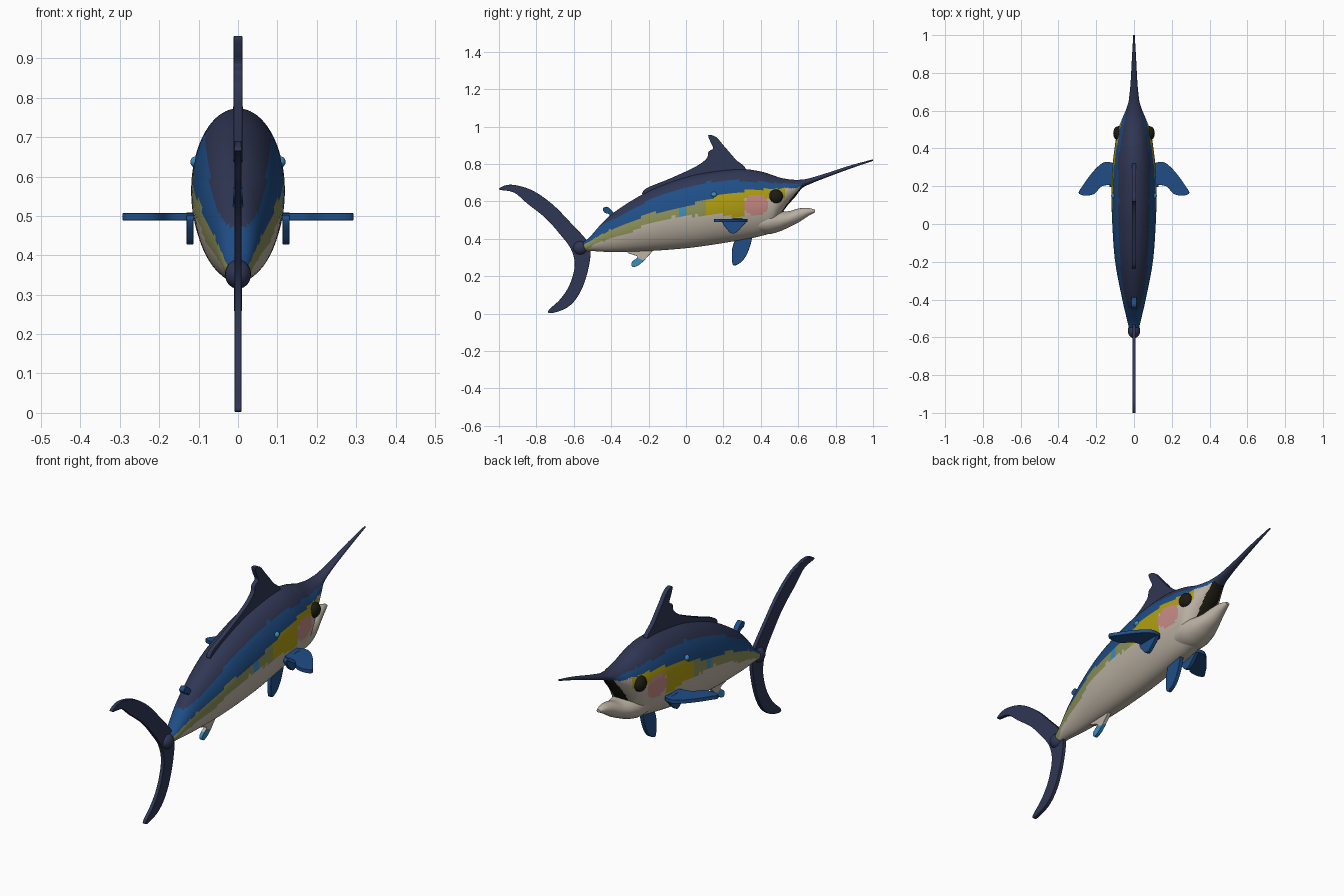
import bpy
import bmesh
import math
import random
from mathutils import Matrix, Vector

random.seed(4)
cube = bpy.data.objects.get("Cube")
if cube:
    bpy.data.objects.remove(cube, do_unlink=True)


def make_material(name, colour):
    material = bpy.data.materials.new(name)
    material.use_nodes = True
    rgba = (*colour, 1)
    material.diffuse_color = rgba
    shader = next(n for n in material.node_tree.nodes if n.type == "BSDF_PRINCIPLED")
    shader.inputs["Base Color"].default_value = rgba
    shader.inputs["Roughness"].default_value = 0.6
    return material


navy = make_material("navy back", (0.03, 0.038, 0.09))
blue = make_material("ocean blue", (0.014, 0.076, 0.24))
olive = make_material("olive green", (0.26, 0.28, 0.1))
yellow = make_material("mustard yellow", (0.43, 0.34, 0.006))
pink = make_material("cheek pink", (0.56, 0.25, 0.23))
cream = make_material("belly cream", (0.5, 0.445, 0.37))
sky = make_material("light blue", (0.045, 0.27, 0.52))
black = make_material("eye black", (0.012, 0.011, 0.006))
parts = []


def add_object(name, bm, materials, rule=None):
    """Turn a bmesh into an object; the rule picks a material per face."""
    bmesh.ops.recalc_face_normals(bm, faces=bm.faces)
    mesh = bpy.data.meshes.new(name)
    bm.to_mesh(mesh)
    bm.free()
    for material in materials:
        mesh.materials.append(material)
    if rule:
        for face in mesh.polygons:
            face.material_index = materials.index(rule(face.center, face.normal))
    obj = bpy.data.objects.new(name, mesh)
    bpy.context.collection.objects.link(obj)
    parts.append(obj)
    return obj


def smooth(points, steps, closed=False):
    """Sample a smooth spline that passes through the given points."""
    points = [Vector(p) for p in points]
    count = len(points)

    def pick(i):
        return points[i % count] if closed else points[max(0, min(count - 1, i))]

    result = []
    for i in range(count if closed else count - 1):
        a, b, c, d = (pick(i + k) for k in (-1, 0, 1, 2))
        for s in range(steps):
            t = s / steps
            result.append(b + (c - a) * t / 2 + (a - b * 2.5 + c * 2 - d / 2) * t**2
                          + ((b - c) * 3 + d - a) * t**3 / 2)
    return result if closed else result + [points[-1]]


def loft(name, stations, materials, rule=None, steps=8, sides=72):
    """Skin ellipses along y; each station is (y, bottom, top, half width)."""
    bm = bmesh.new()
    rings = []
    for y, low, high, width in smooth(stations, steps):
        ring = []
        for k in range(sides):
            angle = math.tau * k / sides
            z = (low + high) / 2 + (high - low) / 2 * math.cos(angle)
            ring.append(bm.verts.new((width * math.sin(angle), y, z)))
        rings.append(ring)
    for one, two in zip(rings, rings[1:]):
        for k in range(sides):
            n = (k + 1) % sides
            bm.faces.new((one[k], one[n], two[n], two[k]))
    bm.faces.new(rings[0])
    bm.faces.new(rings[-1])
    return add_object(name, bm, materials, rule)


# Upright fins map their outline from (x, y) to (y, z)
UPRIGHT = Matrix(((0, 0, 1, 0), (1, 0, 0, 0), (0, 1, 0, 0), (0, 0, 0, 1)))


def fin(name, outline, thickness, materials, matrix=UPRIGHT, rule=None):
    bm = bmesh.new()
    verts = [bm.verts.new((p.x, p.y, -thickness / 2))
             for p in smooth([(*p, 0) for p in outline], 5, closed=True)]
    face = bm.faces.new(verts)
    grown = bmesh.ops.extrude_face_region(bm, geom=[face])["geom"]
    top = [v for v in grown if isinstance(v, bmesh.types.BMVert)]
    bmesh.ops.translate(bm, verts=top, vec=(0, 0, thickness))
    bmesh.ops.transform(bm, matrix=matrix, verts=bm.verts)
    bmesh.ops.triangulate(bm, faces=[f for f in bm.faces if len(f.verts) > 4])
    obj = add_object(name, bm, materials, rule)
    bevel = obj.modifiers.new("soft edge", "BEVEL")
    bevel.width = thickness * 0.3
    bevel.segments = 2


def ball(name, centre, size, material):
    bm = bmesh.new()
    bmesh.ops.create_uvsphere(bm, u_segments=24, v_segments=14, radius=1)
    bmesh.ops.transform(bm, verts=bm.verts,
                        matrix=Matrix.Translation(centre) @ Matrix.Diagonal((*size, 1)))
    add_object(name, bm, [material])


# Heights of the colour bands along the flank: y, navy edge, blue edge, cream edge
BANDS = [(-0.6, 0.4, 0.34, 0.32), (-0.4, 0.5, 0.455, 0.41), (-0.2, 0.605, 0.53, 0.475),
         (0, 0.68, 0.575, 0.53), (0.12, 0.705, 0.61, 0.52), (0.22, 0.715, 0.645, 0.52),
         (0.4, 0.705, 0.665, 0.53), (0.66, 0.69, 0.68, 0.6)]
JITTER = [random.uniform(-0.012, 0.012) for _ in range(40)]


def band_heights(y):
    for a, b in zip(BANDS, BANDS[1:]):
        if y <= b[0]:
            t = (y - a[0]) / (b[0] - a[0])
            return [p + (q - p) * t for p, q in zip(a[1:], b[1:])]


def body_colour(c, normal):
    if c.y > 0.63:
        return navy
    navy_edge, blue_edge, cream_edge = band_heights(c.y)
    wobble = JITTER[int((c.y + 1) / 0.05)]
    if c.z > navy_edge:
        return navy
    if c.y > 0.5 and normal.z < -0.5 and abs(c.x) < 0.04:
        return black
    if c.z > blue_edge + wobble * 0.4:
        return blue
    if math.hypot(c.y - 0.375, (c.z - 0.58) * 1.2) < 0.066 and c.z < 0.635:
        return pink
    if c.y > 0.31:
        return yellow if c.y < 0.53 and c.z > 0.615 else cream
    if c.z < cream_edge + wobble:
        return cream
    if -0.04 < c.y < -0.005:
        return sky
    return yellow if c.y > 0.1 else olive


# Body, head and bill in one skin
loft("body", [
    (-0.57, 0.325, 0.375, 0.022), (-0.52, 0.335, 0.405, 0.034), (-0.4, 0.33, 0.53, 0.062),
    (-0.2, 0.335, 0.655, 0.1), (0, 0.35, 0.73, 0.115), (0.15, 0.37, 0.76, 0.119),
    (0.3, 0.395, 0.773, 0.114), (0.4, 0.415, 0.76, 0.103), (0.46, 0.44, 0.742, 0.094),
    (0.5, 0.515, 0.728, 0.084), (0.54, 0.575, 0.72, 0.07), (0.58, 0.62, 0.716, 0.053),
    (0.62, 0.67, 0.717, 0.037), (0.66, 0.692, 0.724, 0.027), (0.75, 0.728, 0.751, 0.018),
    (0.88, 0.776, 0.793, 0.011), (1, 0.817, 0.825, 0.004)],
    [navy, blue, olive, yellow, pink, cream, sky, black], body_colour, steps=10)

# Lower jaw
loft("lower_jaw", [
    (0.37, 0.43, 0.54, 0.08), (0.44, 0.425, 0.56, 0.085), (0.5, 0.44, 0.55, 0.074),
    (0.55, 0.462, 0.548, 0.058), (0.6, 0.487, 0.562, 0.04), (0.65, 0.52, 0.566, 0.025),
    (0.69, 0.542, 0.556, 0.01)], [cream], sides=32)

# Fins on the centre line
fin("dorsal_fin", [
    (0.31, 0.76), (0.26, 0.83), (0.2, 0.9), (0.16, 0.945), (0.12, 0.955), (0.13, 0.92),
    (0.145, 0.885), (0.12, 0.865), (0.11, 0.83), (0.05, 0.785), (-0.08, 0.725),
    (-0.22, 0.665), (-0.2, 0.63), (0.05, 0.71)], 0.022, [navy])
fin("tail_fin", [
    (-0.53, 0.39), (-0.62, 0.49), (-0.72, 0.59), (-0.83, 0.663), (-0.94, 0.69), (-1, 0.665),
    (-0.92, 0.648), (-0.85, 0.59), (-0.75, 0.51), (-0.67, 0.42), (-0.615, 0.345),
    (-0.595, 0.26), (-0.62, 0.16), (-0.67, 0.08), (-0.735, 0.018), (-0.72, 0.003),
    (-0.64, 0.03), (-0.58, 0.09), (-0.535, 0.19), (-0.51, 0.32)], 0.018, [navy])
fin("pelvic_fin", [
    (0.35, 0.42), (0.335, 0.34), (0.3, 0.28), (0.255, 0.258), (0.245, 0.3),
    (0.25, 0.36), (0.28, 0.42)], 0.02, [blue])
fin("anal_fin", [
    (-0.18, 0.35), (-0.21, 0.3), (-0.25, 0.262), (-0.285, 0.25), (-0.29, 0.275),
    (-0.26, 0.305), (-0.31, 0.325), (-0.3, 0.35)], 0.018, [cream, sky],
    rule=lambda c, n: sky if c.z < 0.29 else cream)
fin("second_dorsal_fin", [
    (-0.38, 0.52), (-0.4, 0.555), (-0.425, 0.572), (-0.445, 0.56), (-0.435, 0.54),
    (-0.41, 0.53), (-0.4, 0.5)], 0.026, [blue])
ball("tail_root", (0, -0.565, 0.352), (0.033, 0.04, 0.037), navy)

# Paired parts
for side, label in ((1, "left"), (-1, "right")):
    wing = [(0.1, 0.31), (0.15, 0.328), (0.19, 0.305), (0.235, 0.255), (0.27, 0.205),
            (0.293, 0.165), (0.26, 0.15), (0.21, 0.16), (0.17, 0.2), (0.1, 0.22)]
    fin(label + "_pectoral_fin", [(x * side, y) for x, y in wing], 0.018, [blue],
        Matrix.Translation((0, 0, 0.498)))
    flap = [(0.32, 0.505), (0.2, 0.5), (0.22, 0.45), (0.255, 0.428), (0.3, 0.465)]
    fin(label + "_pectoral_flap", flap, 0.018, [blue],
        Matrix.Translation((0.122 * side, 0, 0)) @ UPRIGHT)
    ball(label + "_eye", (0.083 * side, 0.48, 0.627), (0.027, 0.038, 0.037), black)
    ball(label + "_flank_spot", (0.108 * side, 0.15, 0.637), (0.013, 0.016, 0.014), sky)

# Smooth shading that keeps the fin rims crisp
bpy.ops.object.select_all(action="DESELECT")
for obj in parts:
    obj.select_set(True)
bpy.context.view_layer.objects.active = parts[0]
bpy.ops.object.shade_smooth_by_angle(angle=math.radians(40))
